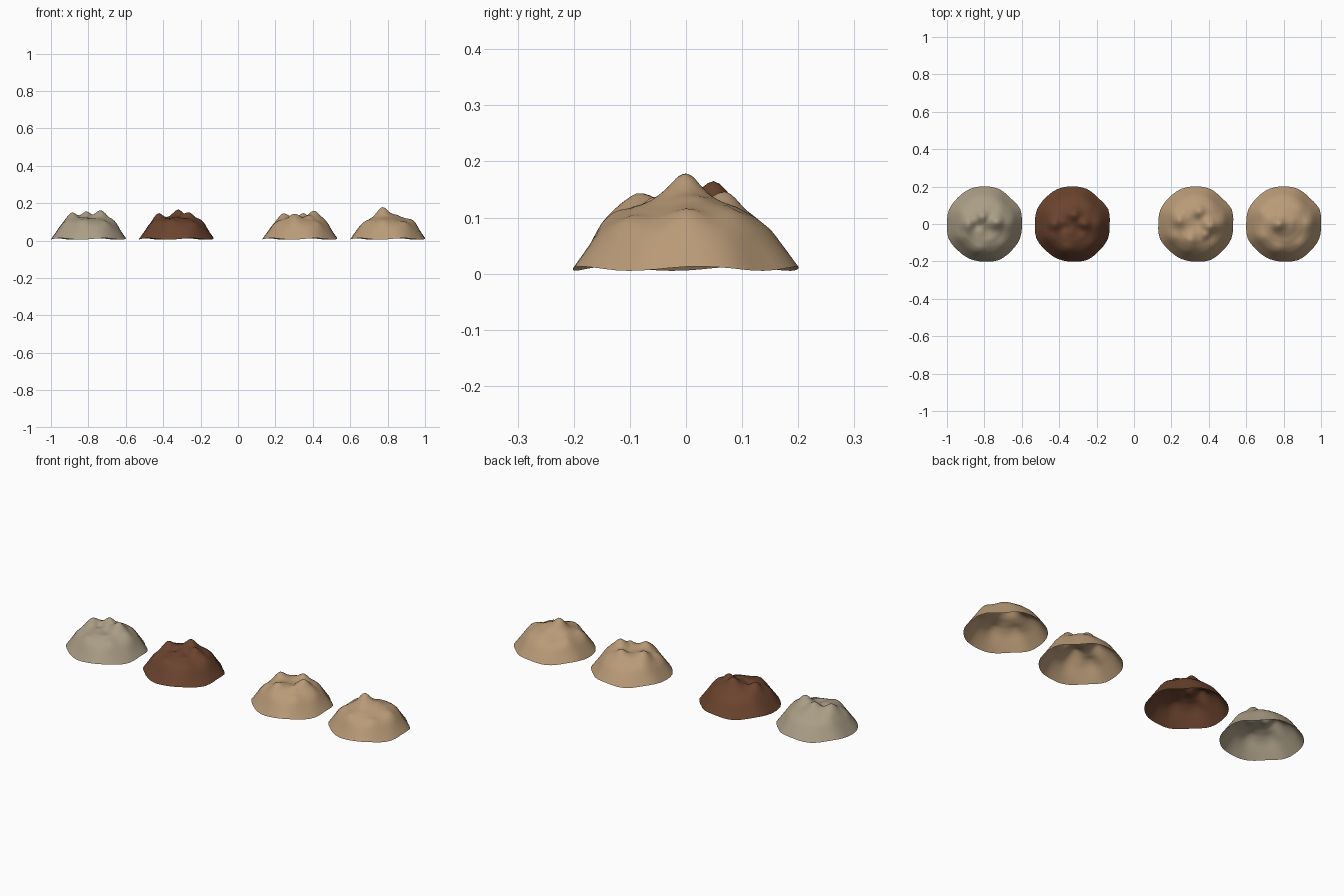
import bpy, bmesh, math
from mathutils import Vector, noise

if "Cube" in bpy.data.objects:
    bpy.data.objects.remove(bpy.data.objects["Cube"])

def material(name, rgb):
    m = bpy.data.materials.new(name)
    m.diffuse_color = (*rgb, 1)
    m.use_nodes = True
    m.node_tree.nodes["Principled BSDF"].inputs["Base Color"].default_value = m.diffuse_color
    return m

GREY = material("grey sand", (0.40, 0.337, 0.235))
BROWN = material("dark soil", (0.145, 0.056, 0.027))
TAN = material("tan sand", (0.485, 0.325, 0.185))

# shared rim outline (radius every 22.5 degrees) and slope profile (r fraction, height)
RIM = [.200, .208, .196, .203, .201, .203, .200, .204,
       .200, .207, .200, .202, .201, .208, .203, .206]
SLOPE = [(0, .130), (.25, .127), (.45, .116), (.62, .099), (.76, .076), (.88, .043), (1, .009)]
# shoulders common to every heap: x, y, height, width
SHOULDERS = [(.135, 0, .018, .032), (-.03, -.135, .018, .035), (.09, .09, .012, .035),
             (-.12, .07, .010, .03), (.10, -.11, .012, .03), (-.12, -.07, .010, .03)]
SEG, RINGS = 48, 20

def lerp_table(table, t):
    for (a, u), (b, v) in zip(table, table[1:]):
        if t <= b:
            return u + (v - u) * (t - a) / (b - a)
    return table[-1][1]

def rim_radius(a):
    f = a / math.tau * 16
    i = int(f) % 16
    return RIM[i] + (RIM[(i + 1) % 16] - RIM[i]) * (f - int(f))

def height(x, y, t, a, peaks):
    z = lerp_table(SLOPE, t)
    for px, py, h, w in SHOULDERS + peaks:
        z += h * math.exp(-((x - px) ** 2 + (y - py) ** 2) / w ** 2) * min(1, (1 - t) * 6)
    z += .005 * noise.noise(Vector((x * 18, y * 18, 1.7))) * (1 - t)
    z += .004 * math.sin(5 * a + 1) * t ** 3                 # wavy rim
    return max(z, .002)

def heap(name, cx, mat, peaks):
    """Open hollow heap made as a polar height field."""
    bm = bmesh.new()
    rings = []
    for k in range(1, RINGS + 1):
        t = k / RINGS
        ring = []
        for s in range(SEG):
            a = math.tau * s / SEG
            r = t * rim_radius(a)
            x, y = r * math.cos(a), r * math.sin(a)
            ring.append(bm.verts.new((cx + x, y, height(x, y, t, a, peaks))))
        rings.append(ring)
    top = bm.verts.new((cx, 0, height(0, 0, 0, 0, peaks)))
    for s in range(SEG):
        n = (s + 1) % SEG
        bm.faces.new((top, rings[0][s], rings[0][n]))
        for lo, hi in zip(rings, rings[1:]):
            bm.faces.new((lo[s], hi[s], hi[n], lo[n]))
    for f in bm.faces:
        f.smooth = True
    me = bpy.data.meshes.new(name)
    bm.to_mesh(me)
    bm.free()
    me.materials.append(mat)
    bpy.context.collection.objects.link(bpy.data.objects.new(name, me))

# each heap has its own set of peaks and dips
heap("grey_heap", -.80, GREY, [
    (-.09, .0, .034, .04), (-.01, .04, .030, .03), (.07, .01, .038, .035),
    (-.04, -.01, -.016, .025), (.02, -.04, -.012, .03)])
heap("brown_heap", -.33, BROWN, [
    (-.10, .0, .034, .032), (.01, .05, .040, .035), (.07, .0, .028, .03),
    (-.04, -.02, -.014, .025), (.04, -.03, -.010, .025)])
heap("pitted_heap", .33, TAN, [
    (-.09, .02, .030, .035), (-.03, -.085, .026, .035), (.08, -.01, .040, .035),
    (.02, .07, .026, .03), (.05, -.06, .014, .02), (0, 0, -.012, .04)])
heap("pointed_heap", .80, TAN, [
    (-.03, 0, .038, .035), (0, 0, .014, .07), (-.06, .08, -.012, .04), (.06, -.06, -.008, .04)])
